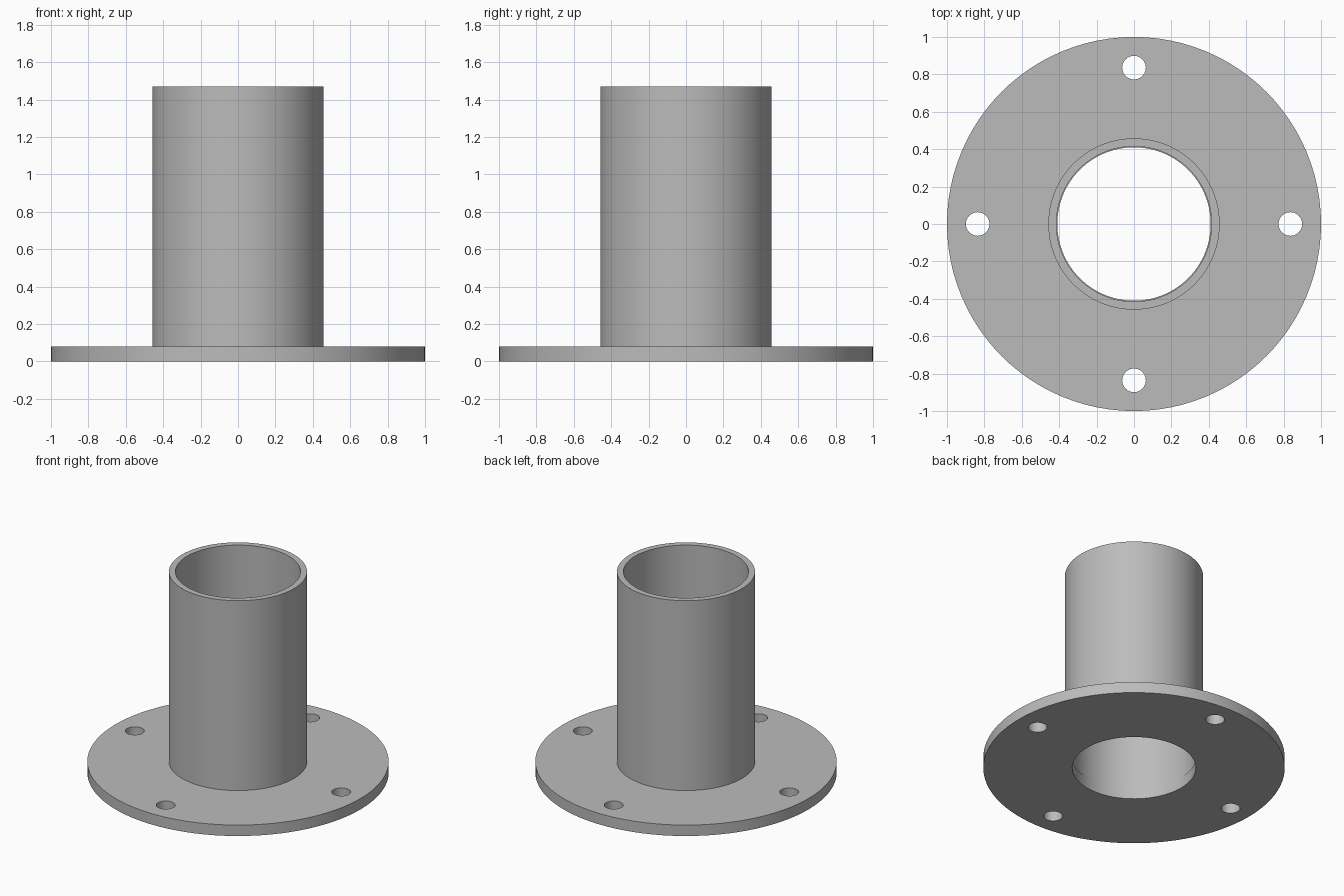
import bpy
import math
from mathutils import Matrix

SEGMENTS = 96
FLANGE_TOP = 0.08
TUBE_TOP = 1.47

if "Cube" in bpy.data.objects:
    bpy.data.objects.remove(bpy.data.objects["Cube"], do_unlink=True)

# Plain grey metal
grey = bpy.data.materials.new("grey metal")
grey.use_nodes = True
color = (0.5, 0.5, 0.5, 1)
grey.diffuse_color = color
grey.node_tree.nodes["Principled BSDF"].inputs["Base Color"].default_value = color


def cylinder(name, radius, bottom, top, x=0, y=0, segments=SEGMENTS):
    bpy.ops.mesh.primitive_cylinder_add(vertices=segments, radius=radius, depth=top - bottom)
    obj = bpy.context.object
    obj.name = name
    obj.data.transform(Matrix.Translation((x, y, (bottom + top) / 2)))
    obj.data.materials.append(grey)
    return obj


def drill(target, cutter):
    mod = target.modifiers.new("hole", "BOOLEAN")
    mod.operation = "DIFFERENCE"
    mod.solver = "EXACT"
    mod.object = cutter
    bpy.context.view_layer.objects.active = target
    bpy.ops.object.modifier_apply(modifier=mod.name)
    bpy.data.objects.remove(cutter, do_unlink=True)


def smooth(obj):
    bpy.ops.object.select_all(action="DESELECT")
    obj.select_set(True)
    bpy.context.view_layer.objects.active = obj
    bpy.ops.object.shade_smooth_by_angle(angle=math.radians(30))


# Round flange with a centre bore and four bolt holes
flange = cylinder("flange", 1, 0, FLANGE_TOP)
drill(flange, cylinder("bore_cutter", 0.41, -0.1, 0.2))
for i in range(4):
    angle = i * math.pi / 2
    drill(flange, cylinder("bolt_cutter", 0.063, -0.1, 0.2,
                           0.836 * math.cos(angle), 0.836 * math.sin(angle), 48))
smooth(flange)

# Upright open tube standing on the flange
tube = cylinder("tube", 0.458, FLANGE_TOP, TUBE_TOP)
drill(tube, cylinder("tube_cutter", 0.415, -0.1, TUBE_TOP + 0.1))
smooth(tube)
